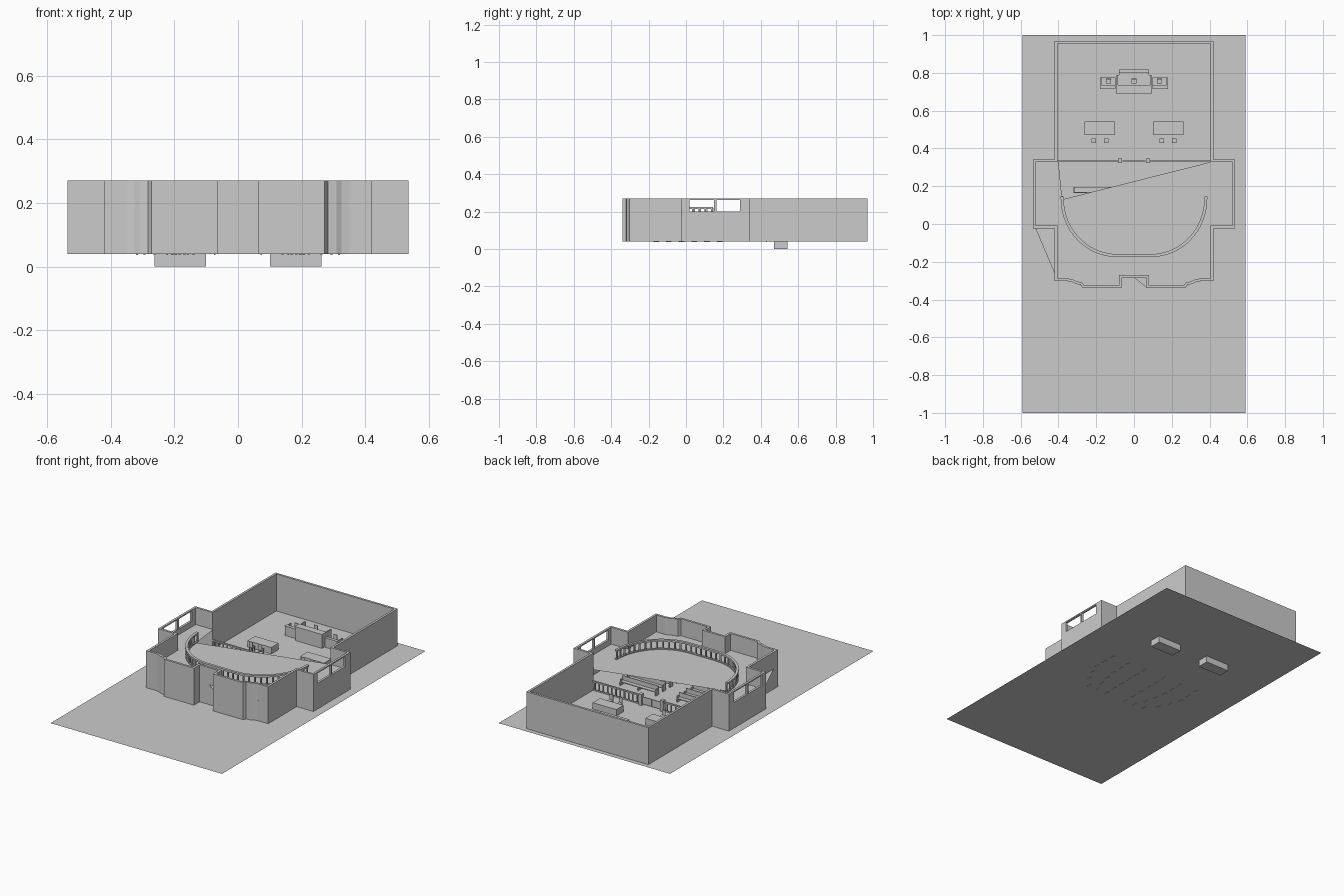
import bpy, bmesh, math
from mathutils import Vector

if "Cube" in bpy.data.objects:
    bpy.data.objects.remove(bpy.data.objects["Cube"])

G = 0.04       # ground level
BAL = 0.165    # balcony level
TOP = 0.27     # wall top


def obj_from(bm, name):
    bmesh.ops.recalc_face_normals(bm, faces=bm.faces)
    me = bpy.data.meshes.new(name)
    bm.to_mesh(me)
    bm.free()
    ob = bpy.data.objects.new(name, me)
    bpy.context.collection.objects.link(ob)
    return ob


def add_box(bm, x0, x1, y0, y1, z0, z1):
    v = [bm.verts.new((x, y, z)) for z in (z0, z1)
         for x, y in ((x0, y0), (x1, y0), (x1, y1), (x0, y1))]
    for f in ((3, 2, 1, 0), (4, 5, 6, 7), (0, 1, 5, 4), (1, 2, 6, 5), (2, 3, 7, 6), (3, 0, 4, 7)):
        bm.faces.new([v[i] for i in f])


def boxes(name, items):
    bm = bmesh.new()
    for b in items:
        add_box(bm, *b)
    return obj_from(bm, name)


def flat(name, pts, z):
    bm = bmesh.new()
    bm.faces.new([bm.verts.new((x, y, z)) for x, y in pts])
    return obj_from(bm, name)


def offset(pts, d, closed=True):
    # mitred offset to the left of the travel direction
    out, n = [], len(pts)
    for i in range(n):
        p = Vector(pts[i])
        a = Vector(pts[i - 1]) if closed or i > 0 else None
        b = Vector(pts[(i + 1) % n]) if closed or i < n - 1 else None
        d1 = (p - a).normalized() if a else (b - p).normalized()
        d2 = (b - p).normalized() if b else d1
        n1, n2 = Vector((-d1.y, d1.x)), Vector((-d2.y, d2.x))
        out.append(tuple(p + (n1 + n2) * (d / (1 + n1.dot(n2)))))
    return out


def band(name, outer, inner, z0, z1, closed=True):
    # solid strip between two matching outlines
    bm = bmesh.new()
    rings = [[bm.verts.new((o[0], o[1], z0)), bm.verts.new((o[0], o[1], z1)),
              bm.verts.new((i[0], i[1], z1)), bm.verts.new((i[0], i[1], z0))]
             for o, i in zip(outer, inner)]
    n = len(rings)
    for k in range(n if closed else n - 1):
        a, b = rings[k], rings[(k + 1) % n]
        for j in range(4):
            bm.faces.new((a[j], b[j], b[(j + 1) % 4], a[(j + 1) % 4]))
    if not closed:
        bm.faces.new(rings[0])
        bm.faces.new(rings[-1][::-1])
    return obj_from(bm, name)


# ground sheet
flat("ground", [(-0.59, -1), (0.59, -1), (0.59, 1), (-0.59, 1)], G)

# outer walls, right half of the outline mirrored to the left
half = [(0.065, -0.285), (0.065, -0.34), (0.272, -0.34), (0.282, -0.322), (0.31, -0.317),
        (0.325, -0.308), (0.35, -0.303), (0.42, -0.303), (0.42, -0.023), (0.535, -0.023),
        (0.535, 0.342), (0.42, 0.342), (0.42, 0.97)]
outline = half + [(-x, y) for x, y in reversed(half)]
inner = offset(outline, 0.014)
walls = band("walls", outline, inner, G, TOP)

# window openings in both wings
cut = boxes("window_cutter", [(-0.6, 0.6, 0.018, 0.15, 0.2, 0.262),
                              (-0.6, 0.6, 0.162, 0.29, 0.2, 0.262)])
cut.hide_render = True
cut.display_type = 'WIRE'
mod = walls.modifiers.new("windows", 'BOOLEAN')
mod.operation = 'DIFFERENCE'
mod.solver = 'EXACT'
mod.object = cut

# balcony floor with its slanted open edge
flat("balcony_floor",
     [(0.0, -0.283), (0.065, -0.335), (0.27, -0.335), (0.3, -0.31), (0.415, -0.295), (0.415, -0.015),
      (0.525, -0.015), (0.525, 0.328), (0.405, 0.328), (-0.38, 0.13), (-0.4, 0.328),
      (-0.525, 0.328), (-0.525, -0.015), (-0.415, -0.275), (-0.415, -0.295), (-0.3, -0.31),
      (-0.27, -0.335), (-0.065, -0.335), (-0.065, -0.283)], BAL)

# curved balcony rail and balusters
N = 16
path = [(-0.09 - 0.29 * math.cos(a), 0.135 - 0.302 * math.sin(a))
        for a in (math.pi / 2 * i / N for i in range(N + 1))]
path = [(-0.38, 0.145)] + path
path += [(-x, y) for x, y in reversed(path)]
band("balcony_rail", offset(path, -0.008, False), offset(path, 0.008, False), 0.215, 0.226, False)
band("balcony_rail_base", offset(path, -0.006, False), offset(path, 0.006, False), BAL, BAL + 0.006, False)


def along(path, step):
    # evenly spaced points on a path
    out, left = [], 0.0
    for a, b in zip(path, path[1:]):
        a, b = Vector(a), Vector(b)
        L, t = (b - a).length, left
        while t < L:
            out.append(a.lerp(b, t / L))
            t += step
        left = t - L
    return out


boxes("balcony_balusters", [(p.x - 0.004, p.x + 0.004, p.y - 0.004, p.y + 0.004, BAL, 0.216)
                            for p in along(path, 0.034)])

# bar across the room, with gate posts and a gate
bar = []
for s in (-1, 1):
    def sx(a, b):
        return (min(a * s, b * s), max(a * s, b * s))
    bar.append((*sx(0.083, 0.41), 0.328, 0.338, 0.092, 0.1))
    bar.append((*sx(0.083, 0.41), 0.33, 0.336, G, 0.047))
    bar.append((*sx(0.063, 0.085), 0.323, 0.347, G, 0.108))
    for i in range(11):
        x = 0.1 + i * 0.029
        bar.append((*sx(x, x + 0.007), 0.33, 0.336, G, 0.093))
boxes("bar_railing", bar)
boxes("bar_gate", [(-0.062, -0.001, 0.332, 0.337, 0.047, 0.092),
                   (0.001, 0.062, 0.332, 0.337, 0.047, 0.092)])

# pews in two blocks, rows shortening toward the entrance
for r, xo in enumerate((0.32, 0.32, 0.32, 0.297, 0.265, 0.21)):
    y = 0.165 - r * 0.068
    for s, side in ((-1, "left"), (1, "right")):
        x0, x1 = sorted((0.07 * s, xo * s))
        items = [(x0, x1, y, y + 0.03, 0.06, 0.065), (x0, x1, y, y + 0.005, 0.06, 0.092)]
        for x in (x0, (x0 + x1) / 2 - 0.003, x1 - 0.006):
            items.append((x, x + 0.006, y, y + 0.03, 0.037, 0.062))
        for x in (x0, x1 - 0.006):
            items.append((x, x + 0.006, y, y + 0.028, 0.062, 0.078))
        boxes(f"pew_{side}_{r + 1}", items)


def chair(name, x, y, z, back):
    # back is the y direction of the backrest
    w = 0.012
    yb = y + back * (w - 0.002)
    items = [(x - w, x + w, y - w, y + w, z + 0.025, z + 0.03),
             (x - w, x + w, yb - 0.002, yb + 0.002, z + 0.03, z + 0.062)]
    for a in (-1, 1):
        for b in (-1, 1):
            cx, cy = x + a * 0.01, y + b * 0.01
            items.append((cx - 0.002, cx + 0.002, cy - 0.002, cy + 0.002, z - 0.003, z + 0.025))
    boxes(name, items)


# two tables with their chairs
for s, side in ((-1, "left"), (1, "right")):
    x0, x1 = sorted((0.1 * s, 0.263 * s))
    boxes(f"table_{side}", [(x0, x1, 0.47, 0.542, 0.0, 0.08)])
    for i, x in enumerate((0.148, 0.212)):
        chair(f"table_chair_{side}_{i + 1}", x * s, 0.44, G, -1)

# raised main desk with back panel
boxes("main_desk", [(-0.092, 0.092, 0.695, 0.702, G, 0.125), (-0.095, 0.095, 0.692, 0.735, 0.122, 0.128),
                    (-0.092, -0.085, 0.7, 0.788, G, 0.125), (0.085, 0.092, 0.7, 0.788, G, 0.125),
                    (-0.085, 0.085, 0.7, 0.788, G, 0.07)])
boxes("desk_back_step", [(-0.08, 0.08, 0.788, 0.803, G, 0.065), (-0.08, 0.08, 0.803, 0.818, G, 0.052)])
chair("main_chair", 0, 0.757, 0.07, 1)

# lower side desks
for s, side in ((-1, "left"), (1, "right")):
    xa, xb = sorted((0.097 * s, 0.18 * s))
    xe, xf = sorted((0.173 * s, 0.18 * s))
    boxes(f"side_desk_{side}", [(xa, xb, 0.717, 0.723, G, 0.097), (xa, xb, 0.715, 0.735, 0.095, 0.1),
                                (xe, xf, 0.72, 0.775, G, 0.097), (xa, xb, 0.723, 0.775, G, 0.048)])
    chair(f"side_chair_{side}", 0.135 * s, 0.757, 0.048, 1)
